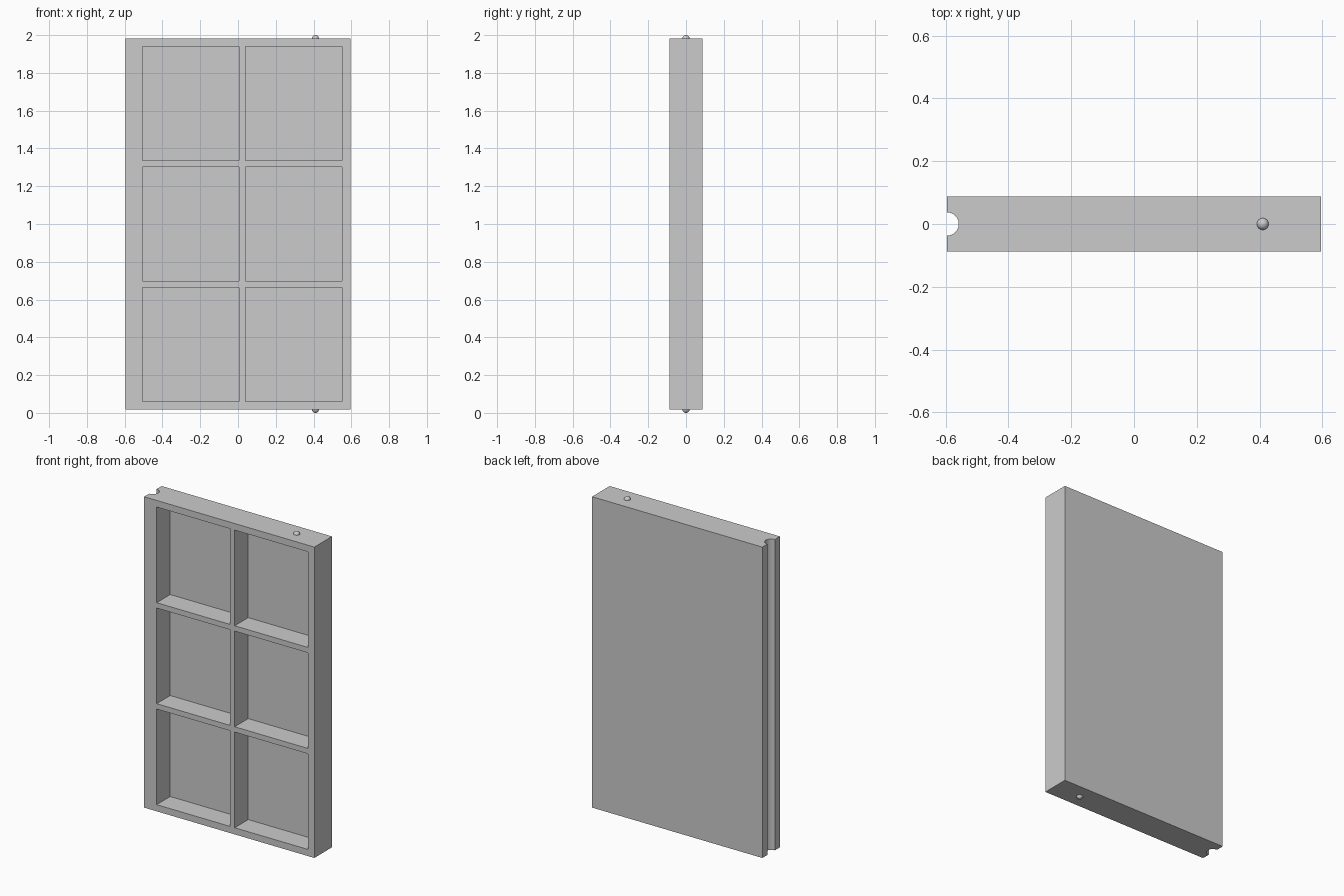
import bpy, bmesh, math

if "Cube" in bpy.data.objects:
    bpy.data.objects.remove(bpy.data.objects["Cube"])

W, T = 0.595, 0.088            # half width and half thickness of the panel
Z0, Z1 = 0.018, 1.982          # bottom and top of the panel
GROOVE_R = 0.037
POCKET_W, POCKET_H, POCKET_D = 0.513, 0.604, 0.135
PIN_X, PIN_R = 0.41, 0.019


def new_object(name, bm):
    bmesh.ops.recalc_face_normals(bm, faces=bm.faces[:])
    mesh = bpy.data.meshes.new(name)
    bm.to_mesh(mesh)
    bm.free()
    obj = bpy.data.objects.new(name, mesh)
    bpy.context.collection.objects.link(obj)
    return obj


def shade(obj, angle):
    bpy.ops.object.select_all(action='DESELECT')
    obj.select_set(True)
    bpy.context.view_layer.objects.active = obj
    bpy.ops.object.shade_smooth_by_angle(angle=math.radians(angle))


# Panel: rectangle profile with a half-round groove in the left edge
outline = [(-W, -T), (W, -T), (W, T), (-W, T)]
steps = 24
for i in range(steps + 1):
    a = math.pi / 2 - math.pi * i / steps
    outline.append((-W + GROOVE_R * math.cos(a), GROOVE_R * math.sin(a)))
bm = bmesh.new()
face = bm.faces.new([bm.verts.new((x, y, Z0)) for x, y in outline])
top = bmesh.ops.extrude_face_region(bm, geom=[face])["geom"]
bmesh.ops.translate(bm, vec=(0, 0, Z1 - Z0),
                    verts=[v for v in top if isinstance(v, bmesh.types.BMVert)])
panel = new_object("panel", bm)

# Pocket cutter: two columns by three rows of boxes open to the front
bm = bmesh.new()
for cx in (-0.25, 0.295):
    for cz in (0.362, 1.0, 1.638):
        box = bmesh.ops.create_cube(bm, size=1)["verts"]
        bmesh.ops.scale(bm, vec=(POCKET_W, POCKET_D * 2, POCKET_H), verts=box)
        bmesh.ops.translate(bm, vec=(cx, -T, cz), verts=box)
cutter = new_object("pocket_cutter", bm)
cutter.hide_render = True

mod = panel.modifiers.new("pockets", 'BOOLEAN')
mod.operation = 'DIFFERENCE'
mod.solver = 'EXACT'
mod.object = cutter
bpy.context.view_layer.objects.active = panel
panel.select_set(True)
bpy.ops.object.modifier_apply(modifier=mod.name)
bpy.data.objects.remove(cutter, do_unlink=True)
shade(panel, 30)

# Pivot pins: small balls half sunk into the bottom and top edges
for name, z in (("lower_pin", PIN_R), ("upper_pin", 2 - PIN_R)):
    bm = bmesh.new()
    bmesh.ops.create_uvsphere(bm, u_segments=24, v_segments=12, radius=PIN_R)
    bmesh.ops.translate(bm, vec=(PIN_X, 0, z), verts=bm.verts[:])
    shade(new_object(name, bm), 40)
